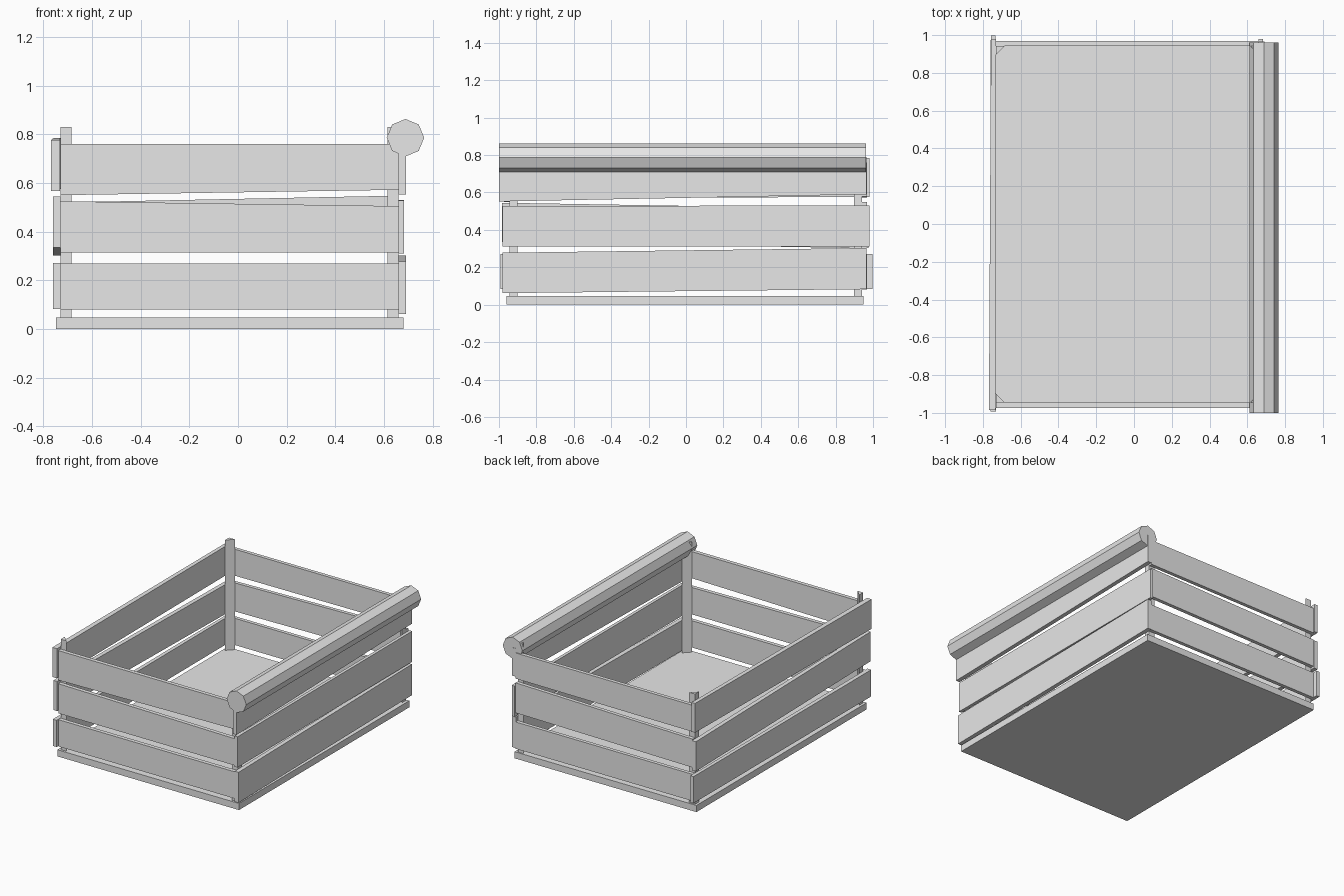
import bpy
import bmesh
import math

cube = bpy.data.objects.get("Cube")
if cube:
    bpy.data.objects.remove(cube, do_unlink=True)

grey = bpy.data.materials.new("plain_grey")
grey.use_nodes = True
COLOUR = (0.8, 0.8, 0.8, 1)
grey.diffuse_color = COLOUR
grey.node_tree.nodes["Principled BSDF"].inputs["Base Color"].default_value = COLOUR


def loft(name, start, end):
    """Solid with flat faces between two matching end outlines."""
    bm = bmesh.new()
    a = [bm.verts.new(p) for p in start]
    b = [bm.verts.new(p) for p in end]
    bm.faces.new(a)
    bm.faces.new(b[::-1])
    n = len(a)
    for i in range(n):
        j = (i + 1) % n
        bm.faces.new((a[j], a[i], b[i], b[j]))
    bmesh.ops.recalc_face_normals(bm, faces=bm.faces)
    mesh = bpy.data.meshes.new(name)
    bm.to_mesh(mesh)
    bm.free()
    mesh.materials.append(grey)
    obj = bpy.data.objects.new(name, mesh)
    bpy.context.collection.objects.link(obj)
    return obj


def end_plank(name, y0, y1, left, right):
    """Plank along x; left and right give (bottom, top) heights at its ends."""
    def outline(x, z):
        return [(x, y0, z[0]), (x, y1, z[0]), (x, y1, z[1]), (x, y0, z[1])]
    loft(name, outline(-0.73, left), outline(0.66, right))


def side_plank(name, ys, front_x, back_x, front, back):
    """Plank along y; front and back give (bottom, top) heights at its ends."""
    def outline(y, x, z):
        return [(x[0], y, z[0]), (x[1], y, z[0]), (x[1], y, z[1]), (x[0], y, z[1])]
    loft(name, outline(ys[0], front_x, front), outline(ys[1], back_x, back))


# Floor board
floor = [(-0.747, -0.96), (0.68, -0.96), (0.68, 0.95), (-0.747, 0.95)]
loft("floor_board", [(x, y, 0) for x, y in floor], [(x, y, 0.047) for x, y in floor])

# Triangular corner posts, long face turned inward
for side, x, sx in (("right", -0.73, 1), ("left", 0.66, -1)):
    for end, y, sy in (("front", -0.945, 1), ("back", 0.942, -1)):
        tri = [(x, y), (x + sx * 0.045, y), (x, y + sy * 0.045)]
        loft(f"{end}_{side}_post", [(px, py, 0.047) for px, py in tri],
             [(px, py, 0.83) for px, py in tri])

# Front and back planks
end_plank("front_plank_low", -0.973, -0.945, (0.08, 0.27), (0.08, 0.27))
end_plank("front_plank_middle", -0.973, -0.945, (0.315, 0.525), (0.315, 0.505))
end_plank("front_plank_top", -0.973, -0.945, (0.55, 0.76), (0.572, 0.76))
end_plank("back_plank_low", 0.942, 0.968, (0.08, 0.27), (0.08, 0.27))
end_plank("back_plank_middle", 0.942, 0.968, (0.318, 0.52), (0.335, 0.548))
end_plank("back_plank_top", 0.942, 0.968, (0.572, 0.76), (0.578, 0.76))

# Left side planks
LEFT = (0.66, 0.69)
side_plank("left_plank_low", (-0.98, 0.965), LEFT, LEFT, (0.062, 0.278), (0.083, 0.303))
side_plank("left_plank_middle", (-0.98, 0.98), (0.66, 0.682), (0.66, 0.682),
           (0.31, 0.528), (0.312, 0.53))
side_plank("left_plank_top", (-1.0, 0.965), LEFT, LEFT, (0.552, 0.765), (0.59, 0.79))

# Right side planks
RIGHT = (-0.76, -0.73)
side_plank("right_plank_low", (-0.992, 0.998), RIGHT, (-0.757, -0.733),
           (0.083, 0.272), (0.083, 0.272))
side_plank("right_plank_middle", (-0.985, 0.975), RIGHT, RIGHT, (0.335, 0.545), (0.302, 0.512))
side_plank("right_plank_top", (-0.985, 0.98), (-0.768, -0.732), (-0.757, -0.73),
           (0.567, 0.777), (0.577, 0.785))

# Eight-sided rail resting on the left side
ring = [(0.688 + 0.077 * math.sin(i * math.pi / 4), 0.786 + 0.077 * math.cos(i * math.pi / 4))
        for i in range(8)]
loft("top_rail", [(x, -1.0, z) for x, z in ring], [(x, 0.962, z) for x, z in ring])
